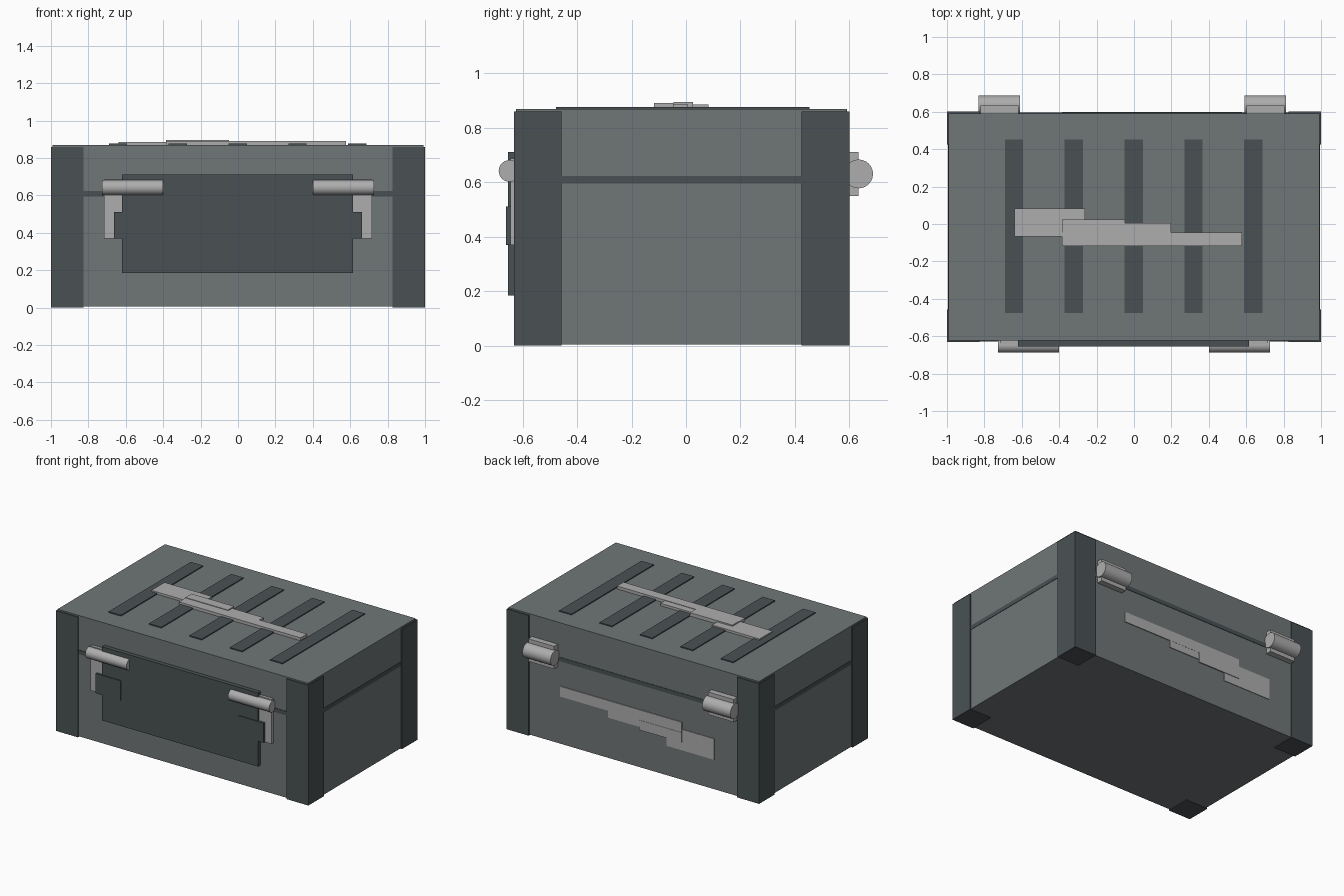
import bpy, math

if "Cube" in bpy.data.objects:
    bpy.data.objects.remove(bpy.data.objects["Cube"])

def material(name, rgb):
    m = bpy.data.materials.new(name)
    m.diffuse_color = (*rgb, 1)
    m.use_nodes = True
    m.node_tree.nodes["Principled BSDF"].inputs["Base Color"].default_value = m.diffuse_color
    return m

BODY = material("body_grey", (0.16, 0.18, 0.185))
DARK = material("dark_grey", (0.068, 0.083, 0.087))
LIGHT = material("light_grey", (0.42, 0.42, 0.42))

def box(name, x, y, z, mat):
    """Box from (min, max) ranges on each axis."""
    c = [(a + b) / 2 for a, b in (x, y, z)]
    bpy.ops.mesh.primitive_cube_add(size=1, location=c)
    o = bpy.context.object
    o.name = name
    o.scale = [abs(b - a) for a, b in (x, y, z)]
    bpy.ops.object.transform_apply(location=False, rotation=False, scale=True)
    o.data.materials.append(mat)
    return o

def rod(name, x, y, z, r, mat):
    """Cylinder lying along x."""
    bpy.ops.mesh.primitive_cylinder_add(vertices=24, radius=r, depth=abs(x[1] - x[0]),
        location=((x[0] + x[1]) / 2, y, z), rotation=(0, math.pi / 2, 0))
    o = bpy.context.object
    o.name = name
    o.data.materials.append(mat)
    bpy.ops.object.shade_smooth_by_angle(angle=math.radians(40))
    return o

def span(s, a, b):
    """Range mirrored to side s."""
    return tuple(sorted((s * a, s * b)))

# Crate body and the dark seam strip under the lid
box("crate_body", (-0.992, 0.992), (-0.624, 0.592), (0.005, 0.87), BODY)
box("lid_seam", (-0.995, 0.995), (-0.627, 0.595), (0.595, 0.624), DARK)

for s, side in ((-1, "left"), (1, "right")):
    # Corner guards
    box(f"{side}_front_corner", span(s, 0.825, 1.0), (-0.632, -0.457), (0, 0.86), DARK)
    box(f"{side}_back_corner", span(s, 0.825, 1.0), (0.425, 0.601), (0, 0.86), DARK)
    # Front latches: arm, catch and roller
    box(f"{side}_latch_arm", span(s, 0.60, 0.717), (-0.645, -0.62), (0.37, 0.688), LIGHT)
    box(f"{side}_latch_catch", span(s, 0.467, 0.664), (-0.661, -0.62), (0.37, 0.511), DARK)
    rod(f"{side}_latch_roller", span(s, 0.402, 0.728), -0.648, 0.642, 0.04, LIGHT)
    # Back hinges
    h = -0.72 if s < 0 else 0.703
    box(f"{side}_hinge_leaf", (h - 0.102, h + 0.102), (0.58, 0.634), (0.55, 0.712), LIGHT)
    rod(f"{side}_hinge_barrel", (h - 0.111, h + 0.111), 0.634, 0.631, 0.053, LIGHT)

# Front panel
box("front_panel", (-0.62, 0.616), (-0.654, -0.62), (0.185, 0.712), DARK)

# Lid slats
for i in range(5):
    c = -0.642 + 0.32 * i
    box(f"lid_slat_{i + 1}", (c - 0.049, c + 0.049), (-0.477, 0.453), (0.86, 0.877), DARK)

# Stepped decorative strips: x range, cross range, height on lid, height on back
steps = [
    ("wide_end", (-0.64, -0.263), (-0.067, 0.083), 0.016, 0.004),
    ("block", (-0.385, -0.048), (-0.045, 0.025), 0.025, 0.008),
    ("middle", (-0.27, 0.198), (-0.06, 0.005), 0.018, 0.005),
    ("long_bar", (-0.385, 0.578), (-0.118, -0.045), 0.021, 0.006),
]
for name, x, v, top_h, back_h in steps:
    box(f"lid_strip_{name}", x, v, (0.86, 0.87 + top_h), LIGHT)
    box(f"back_strip_{name}", x, (0.58, 0.592 + back_h), (0.30 - v[1], 0.30 - v[0]), LIGHT)
